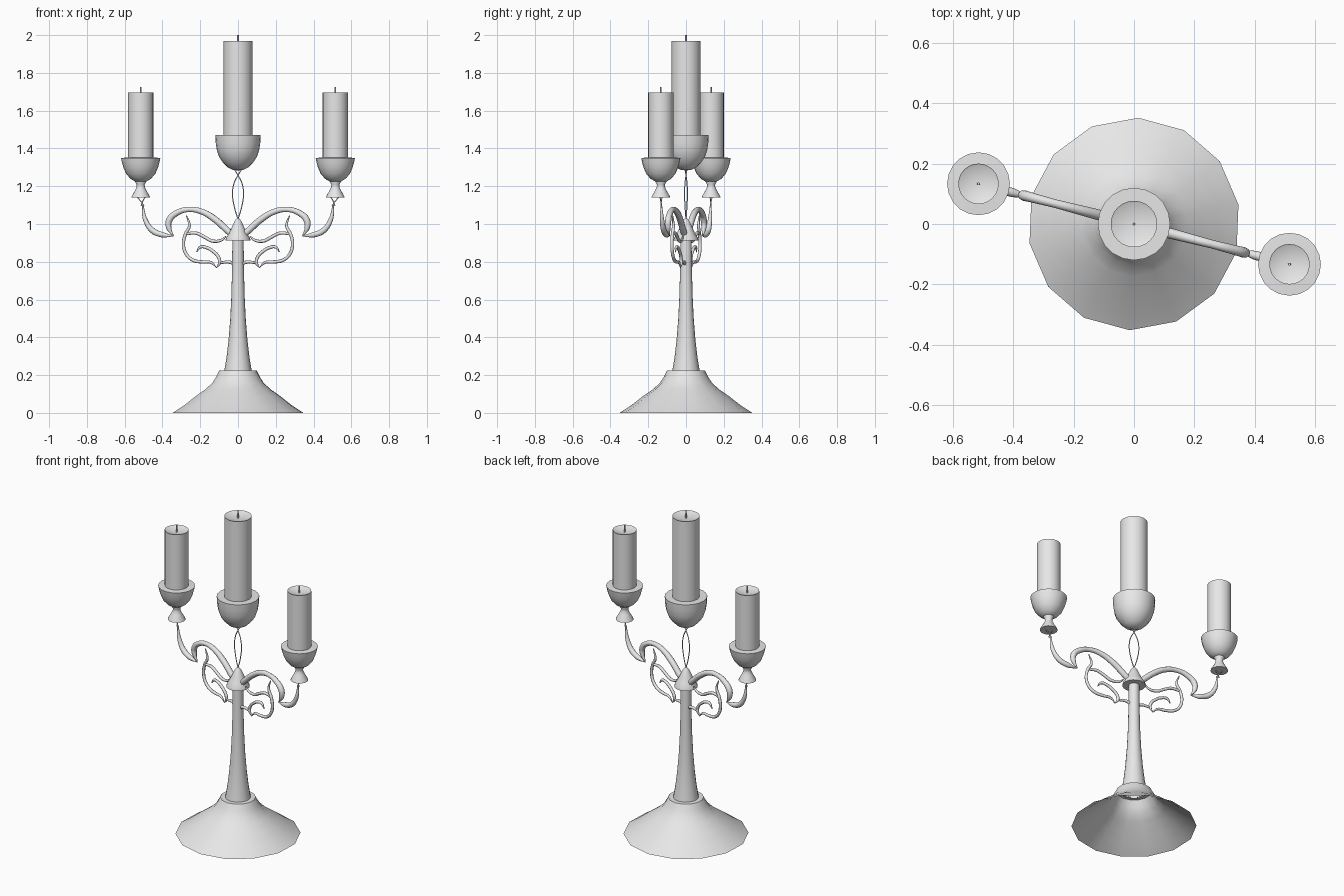
import bpy, bmesh, math
from math import sin, cos, pi, radians

if "Cube" in bpy.data.objects:
    bpy.data.objects.remove(bpy.data.objects["Cube"])

metal = bpy.data.materials.new("plain_grey")
metal.use_nodes = True
metal.diffuse_color = (0.8, 0.8, 0.8, 1)
metal.node_tree.nodes["Principled BSDF"].inputs["Base Color"].default_value = (0.8, 0.8, 0.8, 1)

TURN = radians(-14.5)   # the arms stand slightly turned
REACH = 0.532           # distance of the side candles from the axis


def smooth(obj, angle):
    bpy.ops.object.select_all(action='DESELECT')
    obj.select_set(True)
    bpy.context.view_layer.objects.active = obj
    bpy.ops.object.shade_smooth_by_angle(angle=radians(angle))


def lathe(name, profile, sides, at=(0, 0), phase=0.0, angle=40):
    """Revolve (radius, height) points; a zero radius closes the end."""
    bm = bmesh.new()
    rings = []
    for r, z in profile:
        if r == 0:
            rings.append([bm.verts.new((0, 0, z))] * sides)
        else:
            rings.append([bm.verts.new((r * cos(2 * pi * i / sides + phase),
                                        r * sin(2 * pi * i / sides + phase), z))
                          for i in range(sides)])
    for a, b in zip(rings, rings[1:]):
        for i in range(sides):
            j = (i + 1) % sides
            quad = list(dict.fromkeys((a[i], a[j], b[j], b[i])))
            bm.faces.new(quad)
    mesh = bpy.data.meshes.new(name)
    bm.to_mesh(mesh)
    bm.free()
    mesh.materials.append(metal)
    obj = bpy.data.objects.new(name, mesh)
    obj.location = (at[0], at[1], 0)
    bpy.context.collection.objects.link(obj)
    smooth(obj, angle)


def rod(name, points, thickness, turn, sides=2):
    """Tapered rod through (distance, height, radius factor) points in a vertical plane."""
    curve = bpy.data.curves.new(name, 'CURVE')
    curve.dimensions = '3D'
    curve.bevel_depth = thickness
    curve.bevel_resolution = sides
    curve.resolution_u = 6
    curve.use_fill_caps = True
    spline = curve.splines.new('BEZIER')
    spline.bezier_points.add(len(points) - 1)
    for p, (s, z, r) in zip(spline.bezier_points, points):
        p.co = (s, 0, z)
        p.radius = r
        p.handle_left_type = p.handle_right_type = 'AUTO'
    curve.materials.append(metal)
    obj = bpy.data.objects.new(name, curve)
    obj.rotation_euler.z = turn
    bpy.context.collection.objects.link(obj)
    bpy.ops.object.select_all(action='DESELECT')
    obj.select_set(True)
    bpy.context.view_layer.objects.active = obj
    bpy.ops.object.convert(target='MESH')
    smooth(bpy.context.view_layer.objects.active, 50)


def candle(name, r, bottom, top, at):
    lathe(name, [(0, bottom), (r, bottom), (r, top), (r * 0.9, top - 0.004), (0, top - 0.015)], 24, at)
    lathe(name + "_wick", [(0, top - 0.02), (0.005, top - 0.02), (0.004, top + 0.03), (0, top + 0.03)], 8, at)


# Foot, open underneath, and the tapering column
lathe("foot", [(0.352, 0), (0.29, 0.04), (0.23, 0.087), (0.175, 0.125), (0.137, 0.16),
               (0.118, 0.19), (0.1, 0.225), (0.07, 0.225)], 14, phase=radians(10.5))
lathe("column", [(0.073, 0.22), (0.06, 0.3), (0.05, 0.386), (0.041, 0.5), (0.035, 0.62),
                 (0.031, 0.78), (0.03, 0.92)], 16)
lathe("collar", [(0.03, 0.912), (0.066, 0.912), (0.064, 0.925), (0.048, 0.95), (0.035, 0.978),
                 (0.018, 1.015), (0.006, 1.03), (0, 1.03)], 16)

# Central wire stem, cup and candle
for side in (1, -1):
    rod("stem_wire", [(0, 1.025, 1), (side * 0.02, 1.09, 1), (side * 0.03, 1.16, 1),
                      (side * 0.022, 1.215, 1), (0, 1.258, 1), (-side * 0.02, 1.29, 1)],
        0.0028, TURN, 1)
lathe("centre_cup", [(0, 1.283), (0.03, 1.287), (0.055, 1.3), (0.08, 1.325), (0.1, 1.355),
                     (0.112, 1.39), (0.118, 1.43), (0.12, 1.472), (0.074, 1.472)], 20)
candle("centre_candle", 0.077, 1.46, 1.97, (0, 0))

ARM = [(0.014, 0.926, 0.9), (0.063, 0.97, 1), (0.128, 1.026, 1), (0.2, 1.066, 0.9), (0.27, 1.077, 0.8),
       (0.336, 1.058, 0.9), (0.376, 1.02, 1), (0.378, 0.979, 0.8), (0.353, 0.937, 0.15)]
HOOK = [(0.353, 0.937, 0.15), (0.413, 0.943, 0.85), (0.467, 0.965, 0.9),
        (0.506, 1.02, 0.7), (0.522, 1.105, 0.2)]
# Scrolled leaf strokes under each arm
LEAF = [
    [(0.282, 1.045, 0.3), (0.266, 0.99, 0.9), (0.287, 0.947, 1), (0.298, 0.9, 1),
     (0.287, 0.847, 1), (0.249, 0.81, 1), (0.195, 0.799, 1), (0.145, 0.795, 0.8), (0.118, 0.768, 0.2)],
    [(0.287, 0.947, 0.8), (0.232, 0.952, 1), (0.183, 0.931, 1), (0.139, 0.91, 1),
     (0.09, 0.915, 0.8), (0.066, 0.935, 0.4)],
    [(0.227, 0.852, 0.3), (0.205, 0.878, 0.9), (0.172, 0.875, 1), (0.139, 0.857, 1),
     (0.107, 0.825, 1), (0.101, 0.794, 1), (0.118, 0.768, 0.2)],
    [(0.01, 0.775, 0.8), (0.041, 0.797, 1), (0.101, 0.794, 0.7)],
]

for label, turn in (("left", TURN), ("right", TURN + pi)):
    # Arm, upturned hook and leaf scroll
    rod(label + "_arm", ARM, 0.0175, turn, 3)
    rod(label + "_hook", HOOK, 0.0175, turn, 3)
    for stroke in LEAF:
        rod(label + "_leaf", stroke, 0.009, turn)
    for side in (1, -1):
        rod(label + "_holder_wire", [(0.522 - side * 0.008, 1.095, 1), (0.525, 1.112, 1),
                                     (0.53 + side * 0.022, 1.143, 1)], 0.0028, turn, 1)
    # Bell, cup and candle
    at = (REACH * cos(turn), REACH * sin(turn))
    lathe(label + "_bell", [(0, 1.14), (0.05, 1.14), (0.046, 1.15), (0.03, 1.178), (0.022, 1.195),
                            (0.021, 1.208), (0.03, 1.225), (0.03, 1.235)], 16, at)
    lathe(label + "_cup", [(0, 1.222), (0.03, 1.225), (0.055, 1.24), (0.078, 1.267), (0.092, 1.3),
                           (0.099, 1.325), (0.104, 1.35), (0.062, 1.352)], 20, at)
    candle(label + "_candle", 0.067, 1.34, 1.695, at)
